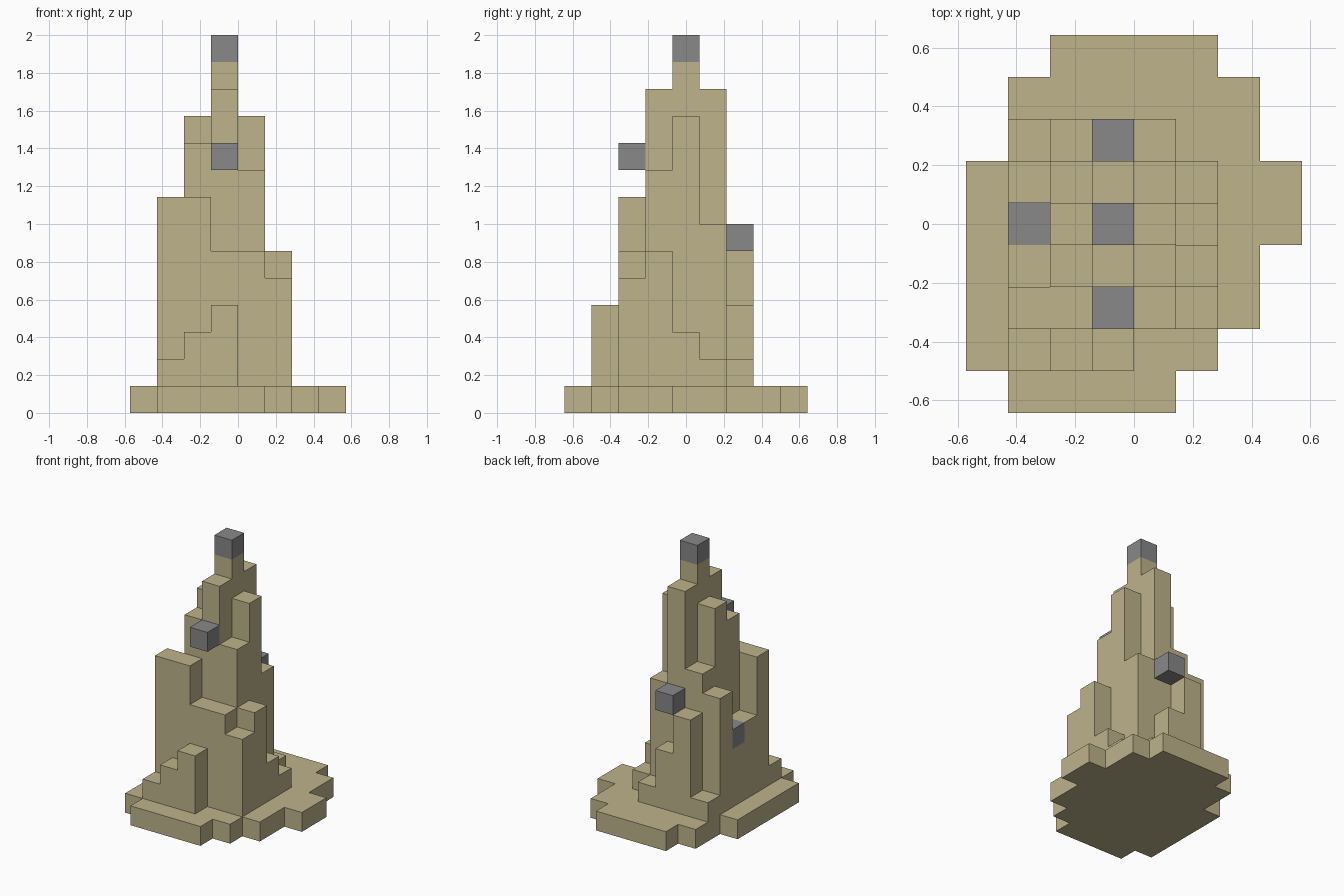
import bpy
import bmesh
from mathutils import Vector

cube = bpy.data.objects.get("Cube")
if cube:
    bpy.data.objects.remove(cube, do_unlink=True)

UNIT = 1 / 7  # edge of one block

# Column heights in blocks (hexadecimal), rows front to back, columns -x to +x
HEIGHTS = [
    "01111000",
    "12341100",
    "18866510",
    "15ac9610",
    "14bdb311",
    "178c7211",
    "02642110",
    "01111110",
    "00111100",
]
columns = {(x, y): int(c, 16) for y, row in enumerate(HEIGHTS) for x, c in enumerate(row)}

# Block cells of each part
base = {(x, y, 0) for (x, y), h in columns.items() if h}
tower = {(x, y, z) for (x, y), h in columns.items() for z in range(1, h)}
stones = {
    "top_stone": (3, 4, 13),
    "front_stone": (3, 2, 9),
    "back_stone": (3, 6, 6),
    "side_stone": (1, 4, 4),
}
solid = base | tower | set(stones.values())


def make_material(name, color):
    mat = bpy.data.materials.new(name)
    mat.use_nodes = True
    mat.diffuse_color = color
    bsdf = next(n for n in mat.node_tree.nodes if n.type == "BSDF_PRINCIPLED")
    bsdf.inputs["Base Color"].default_value = color
    return mat


def build(name, cells, mat):
    """Make one mesh from the exposed sides of the given blocks."""
    bm = bmesh.new()
    origin = Vector((len(HEIGHTS[0]) / 2, len(HEIGHTS) / 2, 0))
    for cell in sorted(cells):
        center = Vector(cell) + Vector((0.5, 0.5, 0.5)) - origin
        for axis in range(3):
            for sign in (-1, 1):
                n = Vector((0, 0, 0))
                n[axis] = sign
                if tuple(int(c + d) for c, d in zip(cell, n)) in solid:
                    continue
                u = Vector((0, 0, 0))
                u[(axis + 1) % 3] = 0.5
                v = n.cross(u)
                corners = (-u - v, u - v, u + v, v - u)
                bm.faces.new([bm.verts.new((center + n / 2 + k) * UNIT) for k in corners])
    bmesh.ops.remove_doubles(bm, verts=bm.verts, dist=UNIT / 100)
    mesh = bpy.data.meshes.new(name)
    bm.to_mesh(mesh)
    bm.free()
    mesh.materials.append(mat)
    bpy.context.collection.objects.link(bpy.data.objects.new(name, mesh))


sand = make_material("sand", (0.509, 0.451, 0.258, 1))
gray = make_material("gray_stone", (0.246, 0.246, 0.246, 1))

build("base_plate", base, sand)
build("stepped_tower", tower, sand)
for stone_name, stone_cell in stones.items():
    build(stone_name, {stone_cell}, gray)
